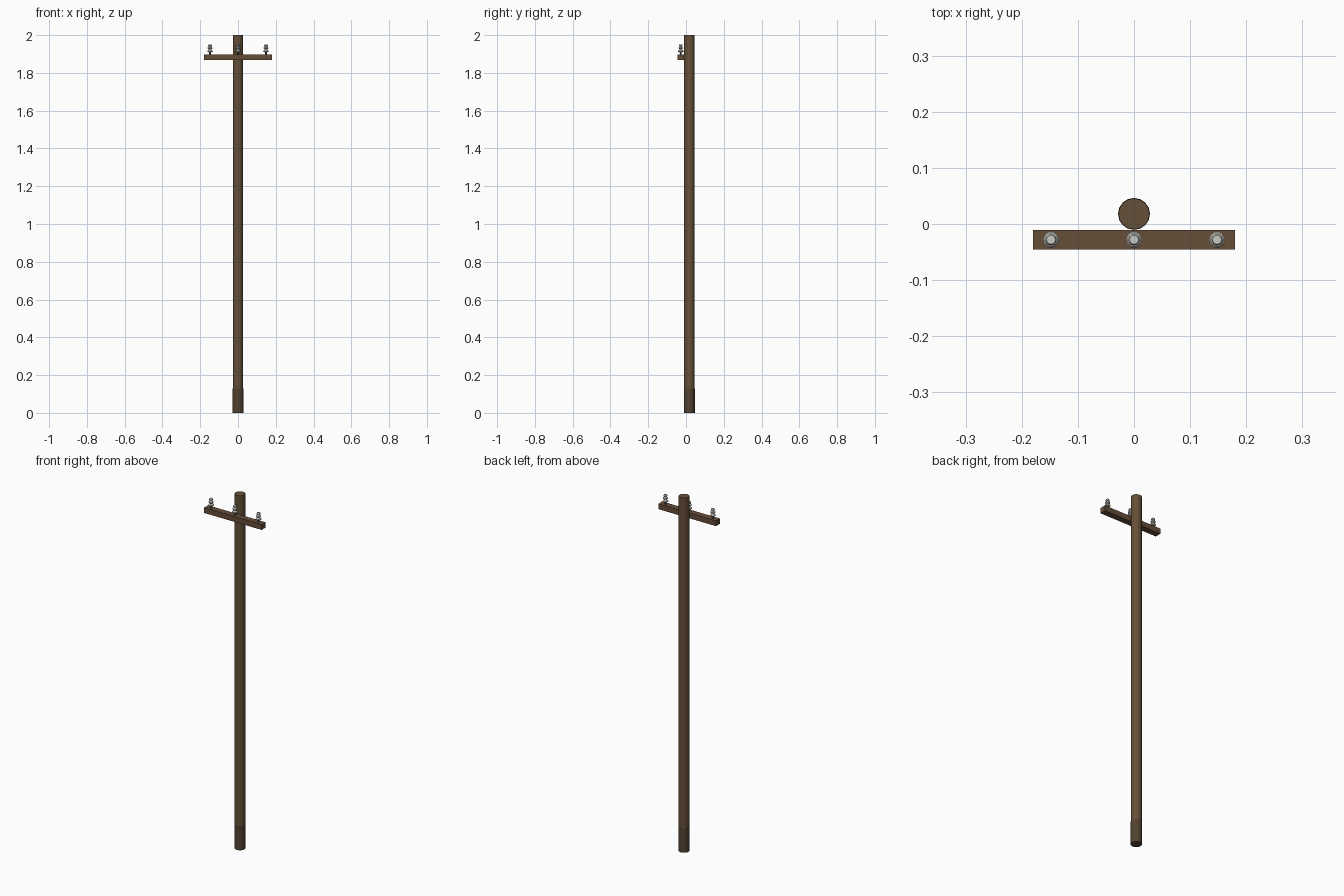
import bpy, bmesh
from math import cos, sin, pi

if "Cube" in bpy.data.objects:
    bpy.data.objects.remove(bpy.data.objects["Cube"])


def material(name, rgb):
    m = bpy.data.materials.new(name)
    m.diffuse_color = (*rgb, 1)
    m.use_nodes = True
    m.node_tree.nodes["Principled BSDF"].inputs["Base Color"].default_value = m.diffuse_color
    return m


WOOD = material("wood", (0.13, 0.08, 0.04))
DARK_WOOD = material("dark_wood", (0.085, 0.055, 0.03))
ARM_WOOD = material("arm_wood", (0.13, 0.075, 0.04))
STEEL = material("steel", (0.1, 0.1, 0.1))
CERAMIC = material("ceramic", (0.6, 0.6, 0.56))


def lathe(name, profile, sides, loc, mat):
    """Flat-faced capped solid from (radius, z) rings."""
    bm = bmesh.new()
    rings = [[bm.verts.new((r * cos(2 * pi * i / sides), r * sin(2 * pi * i / sides), z))
              for i in range(sides)] for r, z in profile]
    for a, b in zip(rings, rings[1:]):
        for i in range(sides):
            j = (i + 1) % sides
            bm.faces.new((a[i], a[j], b[j], b[i]))
    bm.faces.new(rings[0][::-1])
    bm.faces.new(rings[-1])
    return finish(name, bm, loc, mat)


def finish(name, bm, loc, mat):
    me = bpy.data.meshes.new(name)
    bm.to_mesh(me)
    bm.free()
    me.materials.append(mat)
    ob = bpy.data.objects.new(name, me)
    ob.location = loc
    bpy.context.collection.objects.link(ob)
    return ob


# Round pole with a darker, slightly wider treated foot
POLE_Y = 0.018
lathe("pole", [(0.0275, 0.13), (0.0275, 2.0)], 16, (0, POLE_Y, 0), WOOD)
lathe("pole_foot", [(0.0285, 0), (0.0285, 0.13)], 16, (0, POLE_Y, 0), DARK_WOOD)

# Crossarm on the front of the pole
ARM_Y, ARM_TOP = -0.028, 1.897
bm = bmesh.new()
bmesh.ops.create_cube(bm, size=1)
bmesh.ops.scale(bm, vec=(0.36, 0.035, 0.03), verts=bm.verts)
finish("crossarm", bm, (0, ARM_Y, ARM_TOP - 0.015), ARM_WOOD)

# Three pin insulators: steel pin and stacked ceramic sheds
SHEDS = [(0.008, 0.012), (0.0145, 0.015), (0.0145, 0.020), (0.008, 0.026),
         (0.008, 0.029), (0.0125, 0.032), (0.0125, 0.037), (0.007, 0.042),
         (0.007, 0.044), (0.010, 0.046), (0.010, 0.050), (0.008, 0.054)]
for side, x in (("left", -0.148), ("middle", 0), ("right", 0.148)):
    lathe("pin_" + side, [(0.005, -0.002), (0.005, 0.014)], 8, (x, ARM_Y, ARM_TOP), STEEL)
    lathe("insulator_" + side, SHEDS, 10, (x, ARM_Y, ARM_TOP), CERAMIC)
